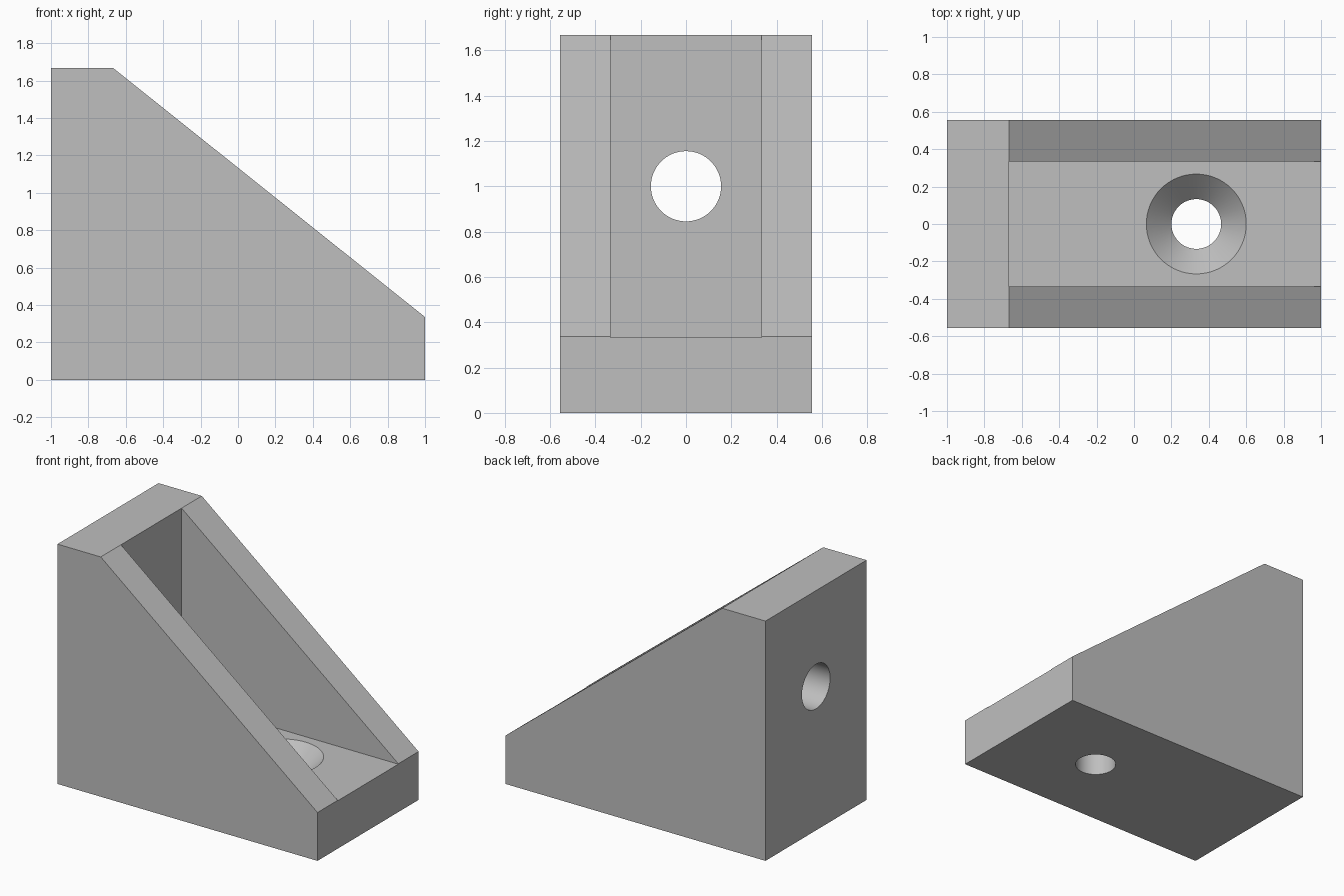
import bpy
import bmesh
from math import pi
from mathutils import Matrix, Vector

cube = bpy.data.objects.get("Cube")
if cube:
    bpy.data.objects.remove(cube, do_unlink=True)

HALF_WIDTH = 0.555
POCKET_HALF = 0.333
PLATE = 0.333          # thickness of base and back plates
HEIGHT = 1.667
BACK_FACE = -1 + PLATE

grey = bpy.data.materials.new("plain grey")
grey.use_nodes = True
grey.diffuse_color = (0.52, 0.52, 0.52, 1)
grey.node_tree.nodes["Principled BSDF"].inputs["Base Color"].default_value = grey.diffuse_color


def make_object(name, bm):
    bmesh.ops.recalc_face_normals(bm, faces=bm.faces)
    mesh = bpy.data.meshes.new(name)
    bm.to_mesh(mesh)
    bm.free()
    mesh.materials.append(grey)
    obj = bpy.data.objects.new(name, mesh)
    bpy.context.collection.objects.link(obj)
    return obj


def extrude_profile(name, points, half):
    """Extrude an x-z outline evenly to both sides of y = 0."""
    bm = bmesh.new()
    face = bm.faces.new([bm.verts.new((x, -half, z)) for x, z in points])
    result = bmesh.ops.extrude_face_region(bm, geom=[face])
    moved = [v for v in result["geom"] if isinstance(v, bmesh.types.BMVert)]
    bmesh.ops.translate(bm, verts=moved, vec=(0, 2 * half, 0))
    return make_object(name, bm)


def turned_cutter(name, profile, matrix, steps=64):
    """Revolve a radius-height profile that starts and ends on the axis."""
    bm = bmesh.new()
    verts = [bm.verts.new((r, 0, h)) for r, h in profile]
    edges = [bm.edges.new(pair) for pair in zip(verts, verts[1:])]
    bmesh.ops.spin(bm, geom=verts + edges, cent=(0, 0, 0), axis=(0, 0, 1),
                   angle=2 * pi, steps=steps)
    bmesh.ops.remove_doubles(bm, verts=bm.verts, dist=0.0001)
    bmesh.ops.transform(bm, matrix=matrix, verts=bm.verts)
    return make_object(name, bm)


# Solid wedge with the sloping side outline
bracket = extrude_profile("corner_bracket", [
    (-1, 0), (1, 0), (1, PLATE + 0.003), (BACK_FACE, HEIGHT), (-1, HEIGHT)], HALF_WIDTH)

# Space between the two side webs
pocket = extrude_profile("pocket_cutter", [
    (BACK_FACE, PLATE), (1.2, PLATE), (1.2, 2), (BACK_FACE, 2)], POCKET_HALF)

# Straight hole through the back plate
back_hole = turned_cutter(
    "back_hole_cutter", [(0, -0.3), (0.155, -0.3), (0.155, 0.3), (0, 0.3)],
    Matrix.Translation(Vector((-0.85, 0, 1))) @ Matrix.Rotation(pi / 2, 4, "Y"))

# Countersunk hole through the base plate
base_hole = turned_cutter(
    "base_hole_cutter",
    [(0, -0.1), (0.133, -0.1), (0.133, 0.2), (0.267, PLATE), (0.267, 0.5), (0, 0.5)],
    Matrix.Translation(Vector((PLATE, 0, 0))))

# Cut the openings, then discard the cutters
bpy.context.view_layer.objects.active = bracket
bracket.select_set(True)
for cutter in (pocket, back_hole, base_hole):
    cutter.hide_render = True
    mod = bracket.modifiers.new(cutter.name, "BOOLEAN")
    mod.operation = "DIFFERENCE"
    mod.solver = "EXACT"
    mod.object = cutter
    bpy.ops.object.modifier_apply(modifier=mod.name)
    bpy.data.objects.remove(cutter, do_unlink=True)

bpy.ops.object.shade_smooth_by_angle(angle=pi / 6)
